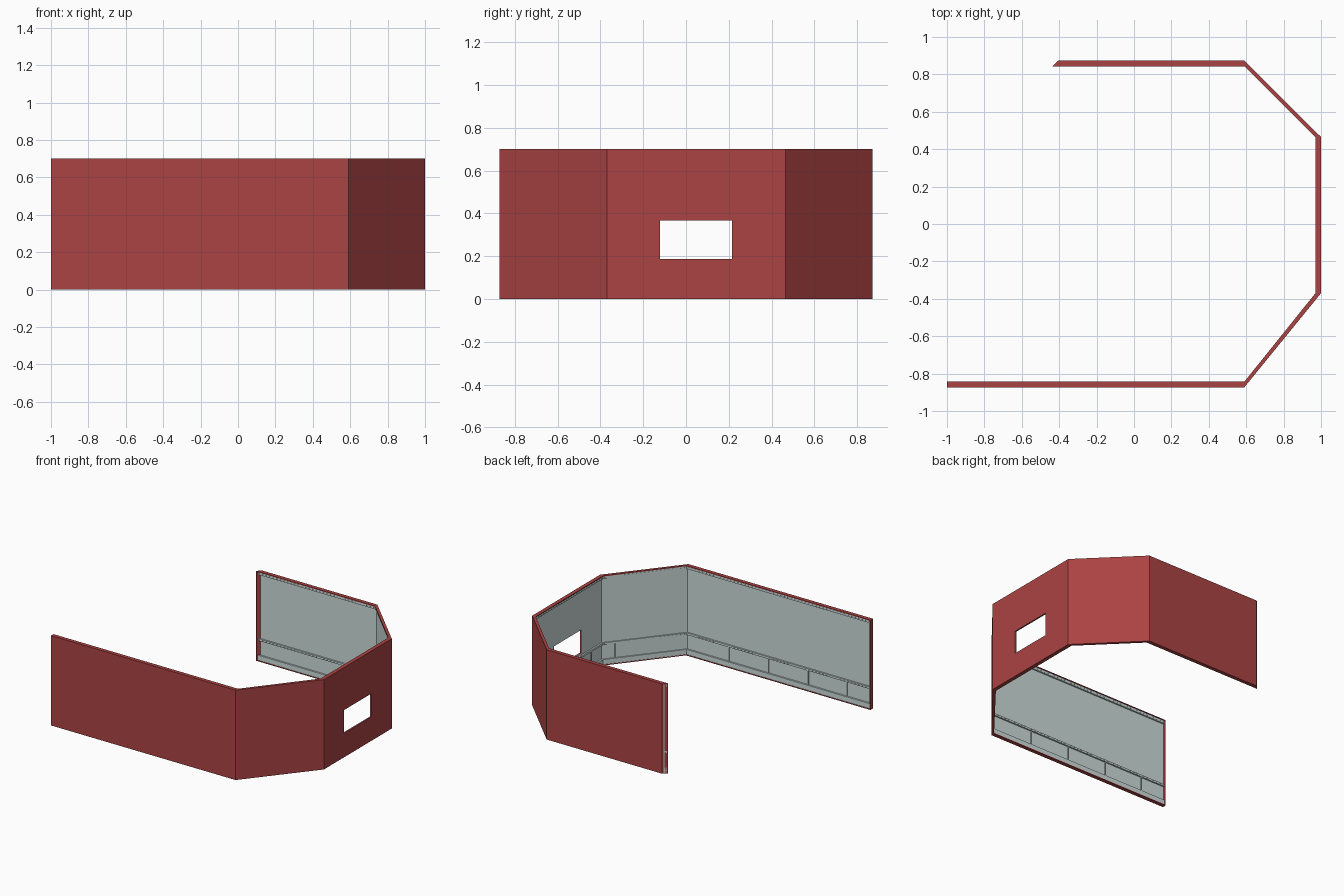
import bpy, bmesh
from mathutils import Vector

if "Cube" in bpy.data.objects:
    bpy.data.objects.remove(bpy.data.objects["Cube"])

H = 0.70
# Plan of the wall run: outer line and inner line
OUTER = [(-1, -.873), (.59, -.873), (1, -.37), (1, .465), (.59, .873), (-.405, .873)]
INNER = [(-1, -.843), (.59, -.843), (.97, -.37), (.97, .465), (.59, .843), (-.435, .843)]
OUTER = [Vector(p) for p in OUTER]
INNER = [Vector(p) for p in INNER]
SEGS = len(OUTER) - 1
SKIN, LINE = .25, .4      # depth of the red skin and of the grey lining


def material(name, colour):
    m = bpy.data.materials.new(name)
    m.diffuse_color = (*colour, 1)
    m.use_nodes = True
    m.node_tree.nodes["Principled BSDF"].inputs["Base Color"].default_value = m.diffuse_color
    return m


red = material("wall_red", (.41, .056, .056))
grey = material("lining_grey", (.61, .72, .70))


def finish(name, bm, mat):
    bmesh.ops.recalc_face_normals(bm, faces=bm.faces[:])
    me = bpy.data.meshes.new(name)
    bm.to_mesh(me)
    bm.free()
    ob = bpy.data.objects.new(name, me)
    bpy.context.collection.objects.link(ob)
    me.materials.append(mat)
    return ob


def sweep(name, profile, mat):
    """Sweep a (depth, z) profile along the plan; depth 0 = outside, 1 = inside."""
    bm = bmesh.new()
    rings = []
    for o, i in zip(OUTER, INNER):
        rings.append([bm.verts.new((*o.lerp(i, t), z)) for t, z in profile])
    n = len(profile)
    for a, b in zip(rings, rings[1:]):
        for k in range(n):
            m = (k + 1) % n
            bm.faces.new((a[k], a[m], b[m], b[k]))
    bm.faces.new(rings[0])
    bm.faces.new(rings[-1])
    return finish(name, bm, mat)


def rect(t0, t1, z0, z1):
    return [(t0, z0), (t1, z0), (t1, z1), (t0, z1)]


def block(bm, s, f0, f1, t0, t1, z0, z1):
    """Box on wall segment s, between fractions f0..f1 along it."""
    v = []
    for z in (z0, z1):
        for f, t in ((f0, t0), (f1, t0), (f1, t1), (f0, t1)):
            p = OUTER[s].lerp(OUTER[s + 1], f).lerp(INNER[s].lerp(INNER[s + 1], f), t)
            v.append(bm.verts.new((*p, z)))
    for q in ((0, 1, 2, 3), (4, 5, 6, 7), (0, 1, 5, 4), (1, 2, 6, 5), (2, 3, 7, 6), (3, 0, 4, 7)):
        bm.faces.new([v[k] for k in q])


# Red outer shell with top and bottom lips, and grey inner lining
shell = sweep("outer_shell", [(0, 0), (1, 0), (1, .006), (SKIN, .006),
                              (SKIN, H - .006), (1, H - .006), (1, H), (0, H)], red)
lining = sweep("inner_lining", rect(SKIN, LINE, .006, H - .006), grey)

# Window opening in the right wall
bm = bmesh.new()
block(bm, 2, (-.122 + .37) / .835, (.215 + .37) / .835, -2, 3, .187, .368)
cutter = finish("window_cutter", bm, red)
cutter.hide_render = True
for ob in (shell, lining):
    mod = ob.modifiers.new("window", 'BOOLEAN')
    mod.operation = 'DIFFERENCE'
    mod.object = cutter
    bpy.context.view_layer.objects.active = ob
    bpy.ops.object.modifier_apply(modifier="window")
bpy.data.objects.remove(cutter)

# Red strips closing the two free ends
bm = bmesh.new()
block(bm, 0, 0, .004, SKIN, 1, .006, H - .006)
block(bm, SEGS - 1, .994, 1, SKIN, 1, .006, H - .006)
finish("end_strips", bm, red)

# Horizontal rails on the inside
sweep("skirting", rect(LINE, .85, .006, .045), grey)
sweep("middle_rail", rect(LINE, .8, .158, .174), grey)
sweep("top_rail", rect(LINE, .8, H - .028, H - .006), grey)

# Upright dividers between skirting and middle rail
posts = [(.135, .345, .56, .775), (.84,), (.16, .84), (.16,), (.22,)]
bm = bmesh.new()
for s, fracs in enumerate(posts):
    half = .004 / (OUTER[s + 1] - OUTER[s]).length
    for f in fracs:
        block(bm, s, f - half, f + half, LINE, .65, .045, .158)
finish("dividers", bm, grey)

# Rows of small rivets along the middle and top rails
bm = bmesh.new()
for s in range(SEGS):
    length = (OUTER[s + 1] - OUTER[s]).length
    count = int(length / .03)
    half = .003 / length
    for k in range(count):
        f = (k + .5) / count
        for z in (.166, H - .017):
            block(bm, s, f - half, f + half, .8, .9, z - .003, z + .003)
finish("rivets", bm, grey)
